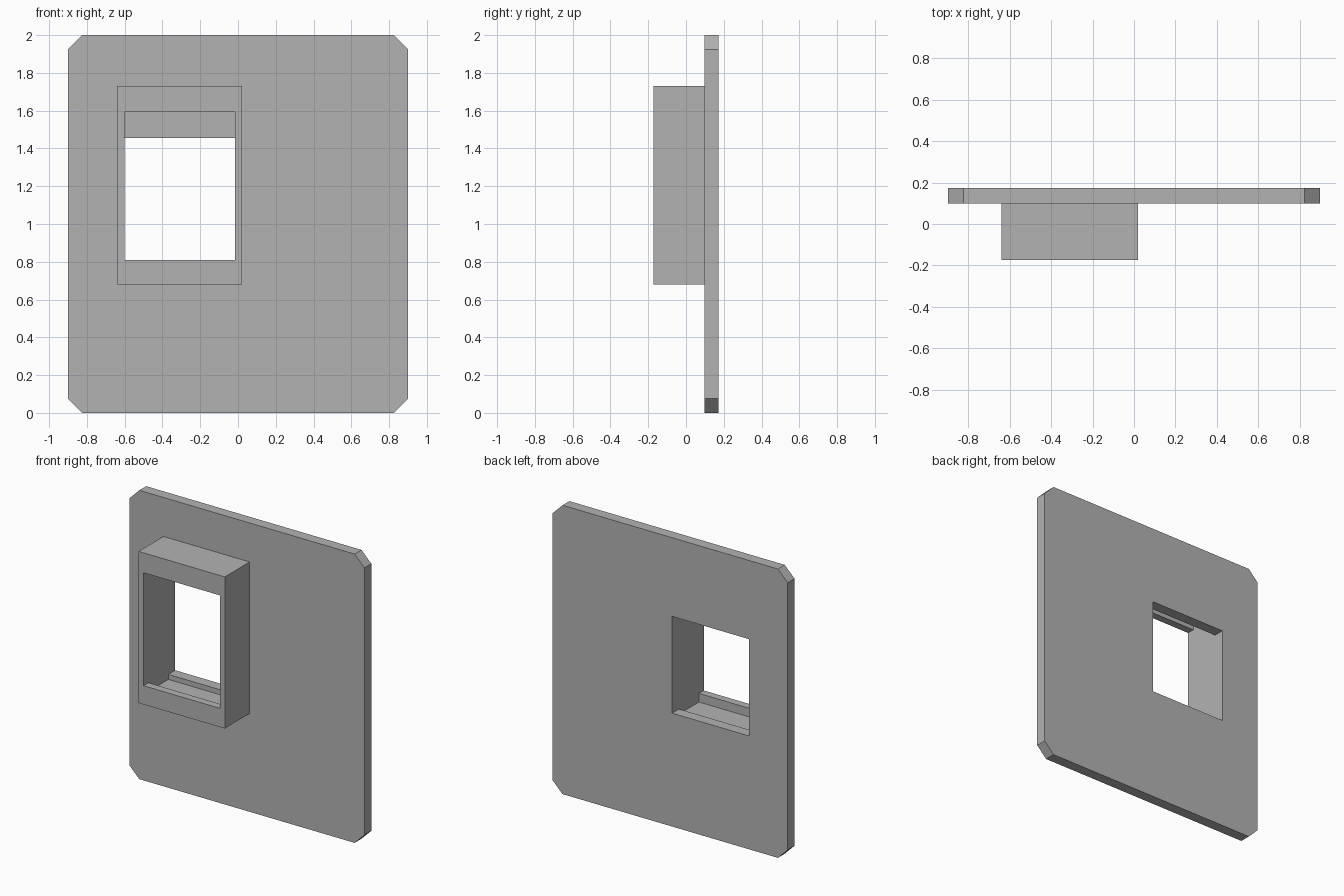
import bpy
import bmesh
from mathutils import Vector

cube = bpy.data.objects.get("Cube")
if cube:
    bpy.data.objects.remove(cube, do_unlink=True)

# One plain grey for the whole part
grey = bpy.data.materials.new("plain grey")
grey.use_nodes = True
colour = (0.45, 0.45, 0.45, 1)
grey.diffuse_color = colour
grey.node_tree.nodes["Principled BSDF"].inputs["Base Color"].default_value = colour

FRONT, PLATE_FRONT, BACK = -0.173, 0.098, 0.173
HALF_WIDTH, HEIGHT, CORNER = 0.9, 2.0, 0.075


def extrude(name, points, depth):
    """Solid made by sweeping a closed outline along a vector."""
    bm = bmesh.new()
    face = bm.faces.new([bm.verts.new(p) for p in points])
    swept = bmesh.ops.extrude_face_region(bm, geom=[face])["geom"]
    verts = [v for v in swept if isinstance(v, bmesh.types.BMVert)]
    bmesh.ops.translate(bm, verts=verts, vec=Vector(depth))
    bmesh.ops.recalc_face_normals(bm, faces=bm.faces)
    mesh = bpy.data.meshes.new(name)
    bm.to_mesh(mesh)
    bm.free()
    mesh.materials.append(grey)
    obj = bpy.data.objects.new(name, mesh)
    bpy.context.collection.objects.link(obj)
    return obj


def combine(target, tool, operation):
    """Apply a boolean and discard the tool object."""
    mod = target.modifiers.new(operation.lower(), "BOOLEAN")
    mod.operation = operation
    mod.solver = "EXACT"
    mod.object = tool
    bpy.context.view_layer.objects.active = target
    bpy.ops.object.modifier_apply(modifier=mod.name)
    bpy.data.objects.remove(tool, do_unlink=True)


# Flat plate with clipped corners
w, h, c = HALF_WIDTH, HEIGHT, CORNER
outline = [(-w + c, 0), (w - c, 0), (w, c), (w, h - c),
           (w - c, h), (-w + c, h), (-w, h - c), (-w, c)]
plate = extrude("wall_plate", [(x, PLATE_FRONT, z) for x, z in outline],
                (0, BACK - PLATE_FRONT, 0))

# Box-shaped socket housing, sunk slightly into the plate
left, right, low, high = -0.64, 0.02, 0.68, 1.73
housing = extrude("socket_housing",
                  [(left, FRONT, low), (right, FRONT, low),
                   (right, FRONT, high), (left, FRONT, high)],
                  (0, PLATE_FRONT + 0.03 - FRONT, 0))
combine(plate, housing, "UNION")

# Stepped opening: front lip, taller cavity, then rear lip
lip = FRONT + 0.053
lower = [(FRONT - 0.1, 0.81), (lip, 0.81), (lip, 0.75),
         (PLATE_FRONT, 0.75), (PLATE_FRONT, 0.785), (BACK + 0.1, 0.785)]
upper = [(BACK + 0.1, 1.455), (PLATE_FRONT, 1.455), (PLATE_FRONT, 1.66),
         (lip, 1.66), (lip, 1.592), (FRONT - 0.1, 1.592)]
opening = extrude("opening_cutter", [(-0.602, y, z) for y, z in lower + upper],
                  (0.587, 0, 0))
opening.hide_render = True
combine(plate, opening, "DIFFERENCE")
